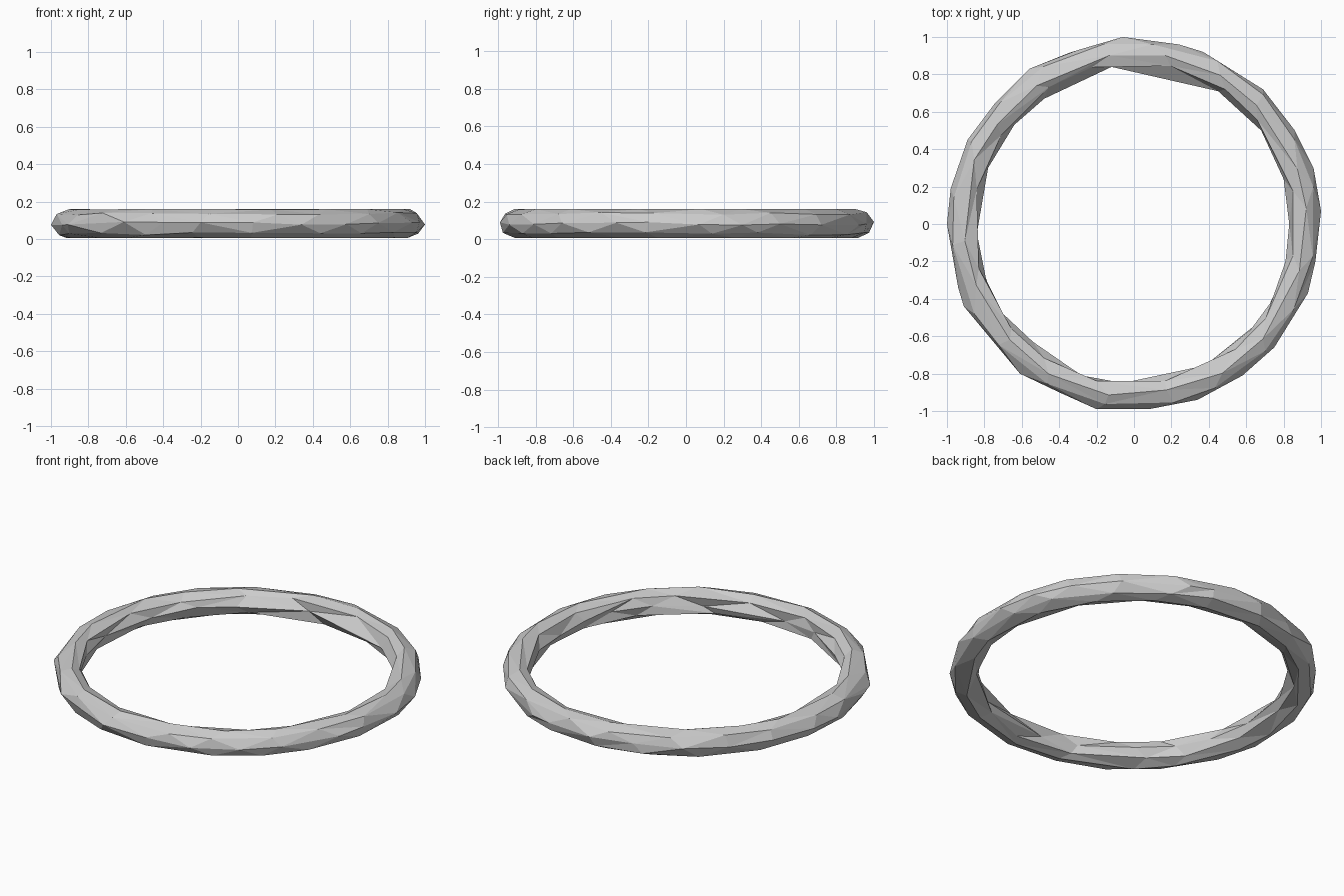
import bpy, math, random

if "Cube" in bpy.data.objects:
    bpy.data.objects.remove(bpy.data.objects["Cube"])

random.seed(4)
TAU = 2 * math.pi
CZ, RC, RT = 0.083, 0.918, 0.077   # tube centre height, ring radius, tube radius

# Measured outer and inner outlines, seen from above
OUTER = [(1.0, .07), (.96, .3), (.86, .5), (.69, .72), (.37, .92), (.24, .96), (-.06, 1.0),
         (-.3, .93), (-.56, .83), (-.74, .65), (-.89, .45), (-.98, .19), (-1.0, 0), (-.94, -.34),
         (-.91, -.44), (-.61, -.8), (-.4, -.9), (-.2, -.99), (.08, -.99), (.34, -.94),
         (.58, -.81), (.75, -.66), (.93, -.37), (.97, -.2)]
INNER = [(.83, .0), (.8, .24), (.68, .5), (.45, .71), (-.12, .84), (-.48, .67), (-.64, .53),
         (-.78, .3), (-.84, -.05), (-.79, -.3), (-.7, -.48), (-.54, -.63), (-.28, -.81),
         (-.06, -.85), (.41, -.75), (.62, -.57), (.76, -.38), (.81, -.2)]


def ang(p):
    return math.atan2(p[1], p[0]) % TAU


def outline_loop(points, spread):
    pts = [(x, y, CZ + random.uniform(-spread, spread)) for x, y in points]
    return sorted(pts, key=ang)


def tube_loop(phi_deg, count, offset):
    """Irregular loop round the ring at one angle of the tube section."""
    pts = []
    for i in range(count):
        a = TAU * (i + offset + random.uniform(-.2, .2)) / count
        phi = math.radians(phi_deg + random.uniform(-9, 9))
        r = RC + RT * math.cos(phi)
        pts.append((r * math.cos(a), r * math.sin(a), CZ + RT * math.sin(phi)))
    return sorted(pts, key=ang)


loops = [outline_loop(OUTER, .01), tube_loop(45, 20, .5), tube_loop(92, 18, .1),
         tube_loop(137, 16, .6), outline_loop(INNER, .01), tube_loop(223, 16, .2),
         tube_loop(268, 18, .7), tube_loop(315, 20, .3)]

verts, starts = [], []
for lp in loops:
    starts.append(len(verts))
    verts += lp


def zip_faces(k):
    """Triangle strip between neighbouring loops, advancing by angle."""
    m = (k + 1) % len(loops)
    A, B = loops[k], loops[m]
    na, nb = len(A), len(B)
    i = j = 0
    out = []
    while i < na or j < nb:
        ta = ang(A[(i + 1) % na]) + TAU * ((i + 1) // na)
        tb = ang(B[(j + 1) % nb]) + TAU * ((j + 1) // nb)
        a, b = starts[k] + i % na, starts[m] + j % nb
        if j >= nb or (i < na and ta <= tb):
            out.append((a, starts[k] + (i + 1) % na, b))
            i += 1
        else:
            out.append((a, starts[m] + (j + 1) % nb, b))
            j += 1
    return out


# Faceted ring
faces = [f for k in range(len(loops)) for f in zip_faces(k)]
mesh = bpy.data.meshes.new("faceted_ring")
mesh.from_pydata(verts, [], faces)
mesh.validate()
mesh.update()
ring = bpy.data.objects.new("faceted_ring", mesh)
bpy.context.collection.objects.link(ring)
